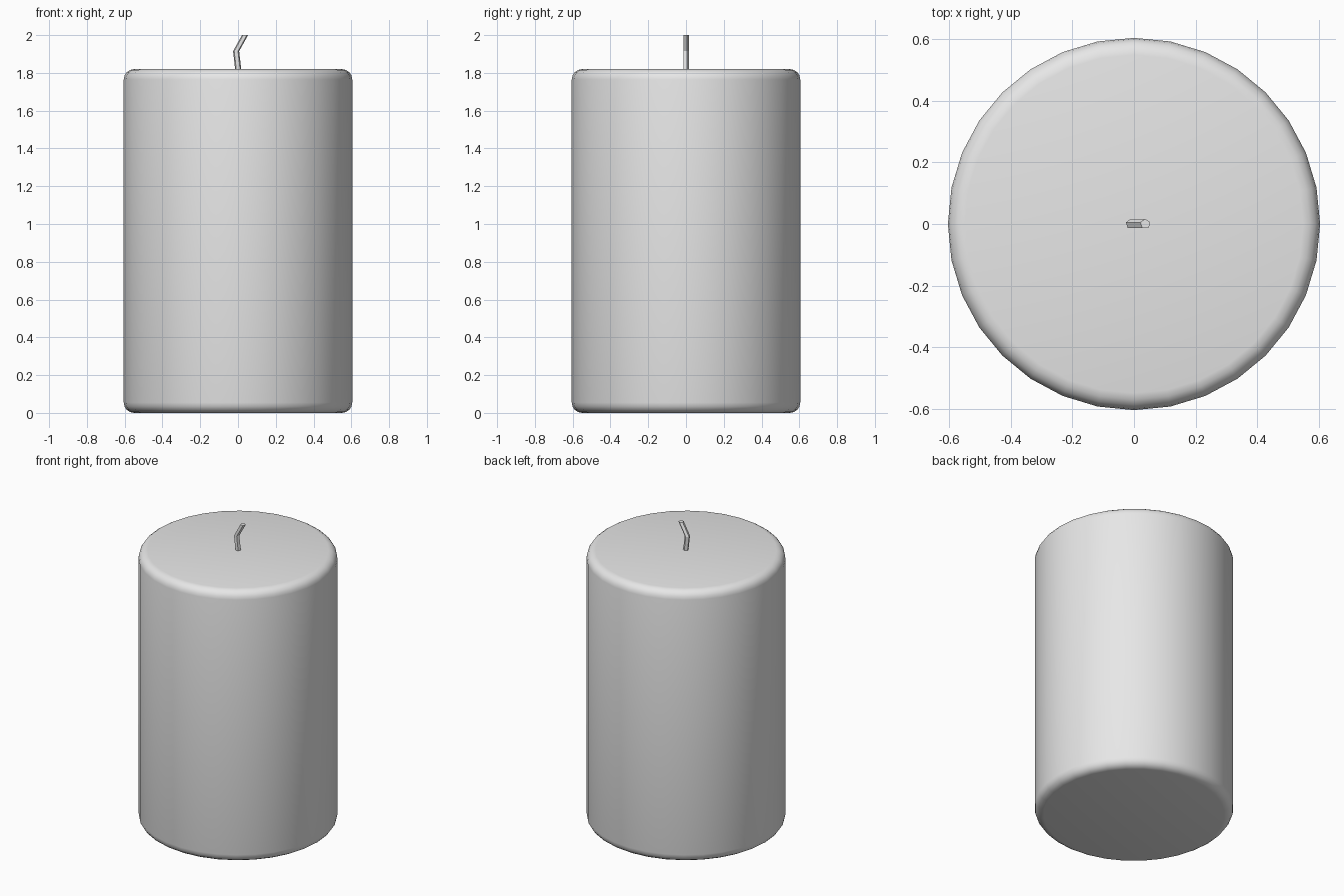
import bpy
import bmesh
from math import cos, sin, pi, radians

cube = bpy.data.objects.get("Cube")
if cube:
    bpy.data.objects.remove(cube, do_unlink=True)

RADIUS = 0.605
HEIGHT = 1.82


def make_material(name, colour):
    mat = bpy.data.materials.new(name)
    mat.use_nodes = True
    mat.diffuse_color = colour
    mat.node_tree.nodes["Principled BSDF"].inputs["Base Color"].default_value = colour
    return mat


wax = make_material("plain_grey", (0.8, 0.8, 0.8, 1))

# Candle body: a cylinder with rounded rims
bpy.ops.mesh.primitive_cylinder_add(vertices=32, radius=RADIUS, depth=HEIGHT,
                                    location=(0, 0, HEIGHT / 2))
body = bpy.context.object
body.name = "candle_body"
body.data.materials.append(wax)
bevel = body.modifiers.new("rounded_rims", "BEVEL")
bevel.width = 0.055
bevel.segments = 4
bevel.limit_method = "ANGLE"
bevel.angle_limit = radians(40)
bpy.ops.object.modifier_apply(modifier=bevel.name)
bpy.ops.object.shade_smooth_by_angle(angle=radians(30))

# Wick: a five-sided section swept up a bent path with level rings
SIDES = 5
WICK_RADIUS = 0.017
path = [(0.002, HEIGHT - 0.01), (-0.010, 1.915), (0.037, 2.0)]
bm = bmesh.new()
rings = []
for x, z in path:
    angles = [pi / 2 + 2 * pi * i / SIDES for i in range(SIDES)]
    rings.append([bm.verts.new((x + WICK_RADIUS * cos(a), WICK_RADIUS * sin(a), z))
                  for a in angles])
for low, high in zip(rings, rings[1:]):
    for i in range(SIDES):
        j = (i + 1) % SIDES
        bm.faces.new((low[i], low[j], high[j], high[i]))
bm.faces.new(rings[-1])
bm.faces.new(rings[0][::-1])
bmesh.ops.recalc_face_normals(bm, faces=bm.faces)
mesh = bpy.data.meshes.new("wick")
bm.to_mesh(mesh)
bm.free()
mesh.materials.append(wax)
wick = bpy.data.objects.new("wick", mesh)
bpy.context.collection.objects.link(wick)
